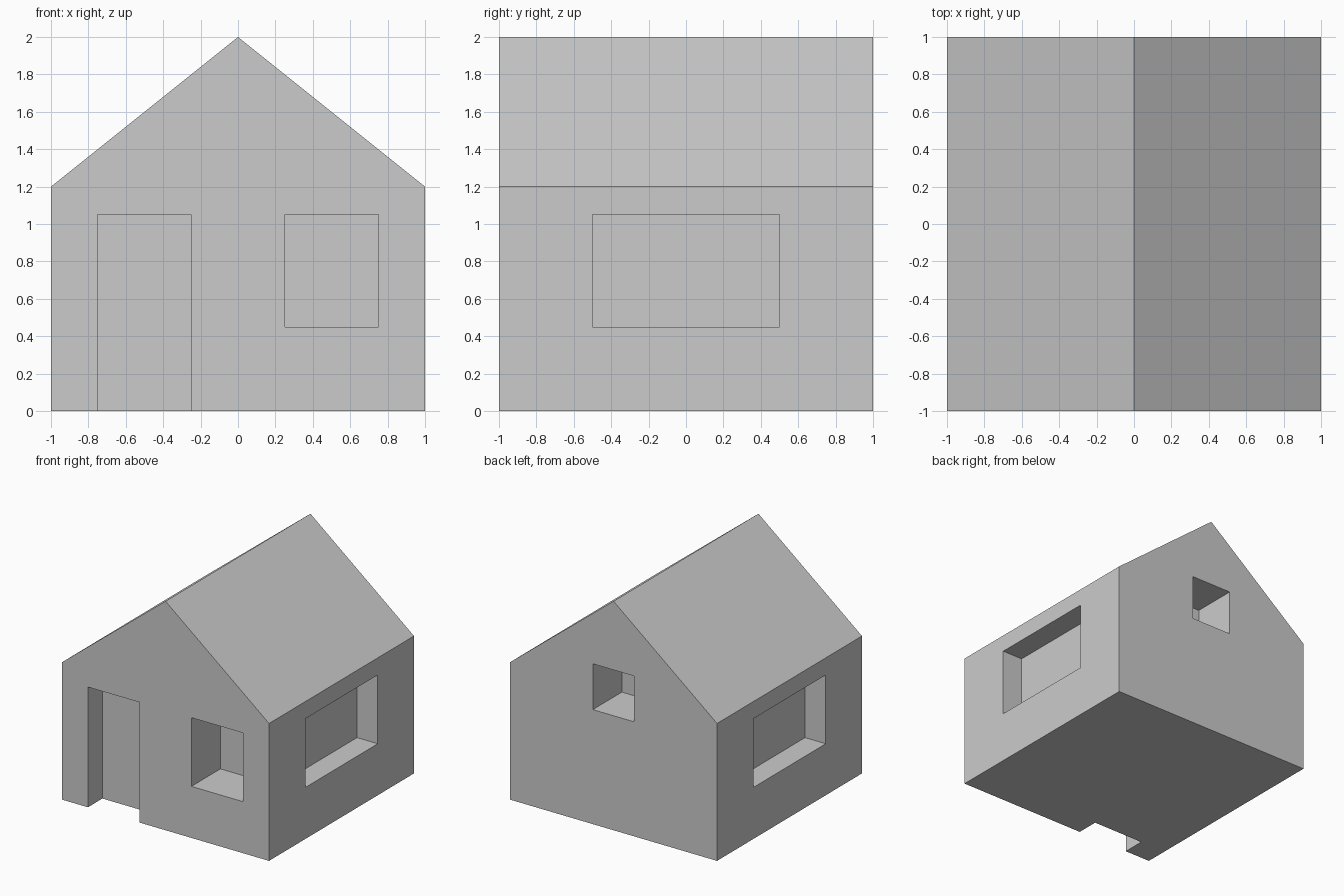
import bpy
import bmesh

cube = bpy.data.objects.get("Cube")
if cube:
    bpy.data.objects.remove(cube, do_unlink=True)

# Single plain grey
grey = bpy.data.materials.new("light_grey")
grey.use_nodes = True
colour = (0.6, 0.6, 0.6, 1)
grey.diffuse_color = colour
grey.node_tree.nodes["Principled BSDF"].inputs["Base Color"].default_value = colour


def prism(name, profile, y0, y1):
    """Extrude an (x, z) outline from y0 to y1."""
    bm = bmesh.new()
    face = bm.faces.new([bm.verts.new((x, y0, z)) for x, z in profile])
    new = bmesh.ops.extrude_face_region(bm, geom=[face])["geom"]
    verts = [v for v in new if isinstance(v, bmesh.types.BMVert)]
    bmesh.ops.translate(bm, verts=verts, vec=(0, y1 - y0, 0))
    bmesh.ops.recalc_face_normals(bm, faces=bm.faces)
    mesh = bpy.data.meshes.new(name)
    bm.to_mesh(mesh)
    bm.free()
    mesh.materials.append(grey)
    obj = bpy.data.objects.new(name, mesh)
    bpy.context.collection.objects.link(obj)
    return obj


def box(name, x, y, z):
    outline = [(x[0], z[0]), (x[1], z[0]), (x[1], z[1]), (x[0], z[1])]
    return prism(name, outline, *y)


# Solid gabled house
house = prism("house", [(-1, 0), (1, 0), (1, 1.2), (0, 2), (-1, 1.2)], -1, 1)

# Recesses, each reaching a little past the outer wall
over = 1.1
sill, head = 0.45, 1.05
cutters = [
    box("door_cutter", (-0.75, -0.25), (-over, -0.8), (-0.1, head)),
    box("front_window_cutter", (0.25, 0.75), (-over, -0.6), (sill, head)),
    box("back_window_cutter", (-0.2, 0.2), (0.6, over), (1, 1.4)),
    box("left_window_cutter", (0.8, over), (-0.5, 0.5), (sill, head)),
    box("right_window_cutter", (-over, -0.8), (-0.5, 0.5), (sill, head)),
]
for cutter in cutters:
    cutter.hide_render = True
    mod = house.modifiers.new(cutter.name, "BOOLEAN")
    mod.operation = "DIFFERENCE"
    mod.solver = "EXACT"
    mod.object = cutter

# Bake the cuts into the house and discard the cutters
bpy.context.view_layer.update()
graph = bpy.context.evaluated_depsgraph_get()
carved = bpy.data.meshes.new_from_object(house.evaluated_get(graph))
house.modifiers.clear()
house.data = carved
carved.materials.clear()
carved.materials.append(grey)
for poly in carved.polygons:
    poly.material_index = 0
for cutter in cutters:
    bpy.data.objects.remove(cutter, do_unlink=True)
